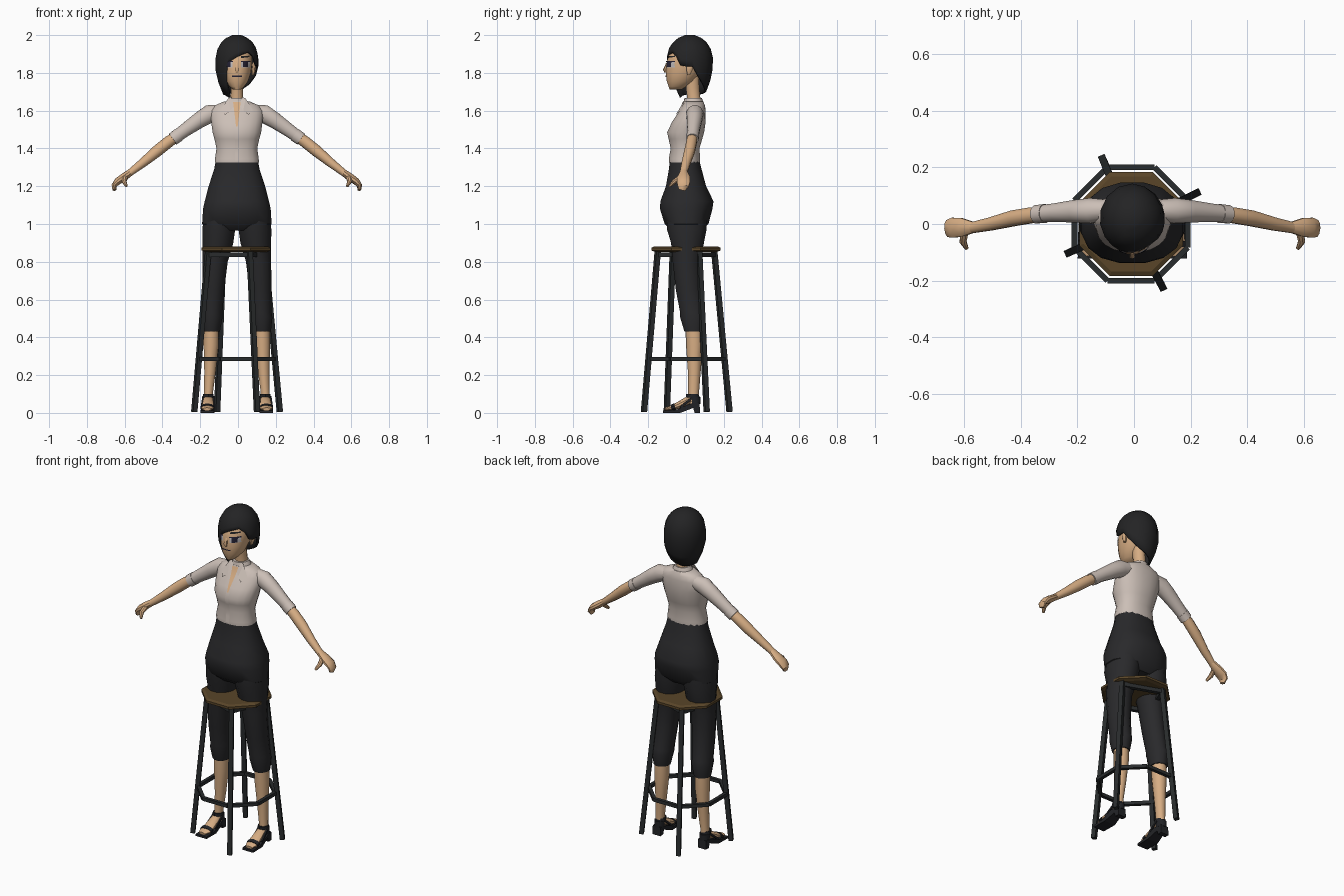
import bpy, bmesh, math
from mathutils import Vector
from mathutils.bvhtree import BVHTree

CX = -0.006  # body centre line


def mat(name, r, g, b):
    m = bpy.data.materials.new(name)
    m.diffuse_color = (r, g, b, 1)
    return m


SKIN = mat("skin", 0.68, 0.42, 0.23)
SHIRT = mat("shirt_cream", 0.60, 0.52, 0.47)
PANTS = mat("trouser_black", 0.022, 0.022, 0.024)
HAIR = mat("hair_black", 0.017, 0.017, 0.018)
METAL = mat("stool_metal", 0.022, 0.025, 0.026)
WOOD = mat("seat_wood", 0.10, 0.06, 0.022)
SHOE = mat("shoe_black", 0.016, 0.017, 0.02)
WHITE = mat("eye_white", 0.55, 0.52, 0.52)
INK = mat("eye_ink", 0.018, 0.016, 0.035)


def make(name, verts, faces, m, smooth=40):
    me = bpy.data.meshes.new(name)
    me.from_pydata([tuple(v) for v in verts], [], faces)
    bm = bmesh.new()
    bm.from_mesh(me)
    bmesh.ops.recalc_face_normals(bm, faces=bm.faces)
    bm.to_mesh(me)
    bm.free()
    me.materials.append(m)
    ob = bpy.data.objects.new(name, me)
    bpy.context.collection.objects.link(ob)
    if smooth:
        bpy.ops.object.select_all(action='DESELECT')
        ob.select_set(True)
        bpy.context.view_layer.objects.active = ob
        bpy.ops.object.shade_smooth_by_angle(angle=math.radians(smooth))
    return ob


def skin_rings(rings, cap=True):
    n = len(rings[0])
    faces = [(i * n + j, i * n + (j + 1) % n, (i + 1) * n + (j + 1) % n, (i + 1) * n + j)
             for i in range(len(rings) - 1) for j in range(n)]
    if cap:
        faces += [tuple(range(n)), tuple(range((len(rings) - 1) * n, len(rings) * n))]
    return [v for r in rings for v in r], faces


def spow(v, e):
    return math.copysign(abs(v) ** e, v)


def stack(name, secs, m, n=16, e=0.9, s=1, smooth=40):
    """Horizontal oval sections: (x, y, z, rx, ry)."""
    rings = [[(CX + s * x + rx * spow(math.cos(a), e), y + ry * spow(math.sin(a), e), z)
              for a in (2 * math.pi * (k + .5) / n for k in range(n))] for x, y, z, rx, ry in secs]
    return make(name, *skin_rings(rings), m, smooth)


def tube(name, pts, m, n=10, s=1, ref=(0, 1, 0), smooth=40, cx=CX):
    """Sections across a path: (x, y, z, radius along ref, other radius)."""
    P = [Vector((cx + s * p[0], p[1], p[2])) for p in pts]
    rings = []
    for i, p in enumerate(pts):
        t = (P[min(i + 1, len(P) - 1)] - P[max(i - 1, 0)]).normalized()
        u = Vector(ref)
        u = (u - t * u.dot(t)).normalized()
        v = t.cross(u)
        r2 = p[4] if len(p) > 4 else p[3]
        rings.append([P[i] + u * p[3] * math.cos(a) + v * r2 * math.sin(a)
                      for a in (2 * math.pi * (k + .5) / n for k in range(n))])
    return make(name, *skin_rings(rings), m, smooth)


def plate(name, target, quad, m, lift=0.004, n=5):
    """Thin patch laid on the front of target; quad holds four (x, z) corners."""
    tree = BVHTree.FromPolygons([v.co for v in target.data.vertices],
                                [tuple(p.vertices) for p in target.data.polygons])
    a, b, c, d = [Vector(q) for q in quad]
    verts = []
    for i in range(n + 1):
        for j in range(n + 1):
            q = a.lerp(b, i / n).lerp(d.lerp(c, i / n), j / n)
            hit = tree.ray_cast(Vector((CX + q.x, -1, q.y)), Vector((0, 1, 0)))[0]
            verts.append((CX + q.x, (hit.y if hit else -0.05) - lift, q.y))
    w = n + 1
    faces = [(i * w + j, i * w + j + 1, (i + 1) * w + j + 1, (i + 1) * w + j)
             for i in range(n) for j in range(n)]
    return make(name, verts, faces, m)


def box(x0, x1, z0, z1):
    return [(x0, z0), (x1, z0), (x1, z1), (x0, z1)]


# --- stool ---
def octagon(ap, z):
    r = ap / math.cos(math.pi / 8)
    return [(-0.01 + r * math.cos(math.pi / 8 + k * math.pi / 4),
             r * math.sin(math.pi / 8 + k * math.pi / 4), z) for k in range(8)]


make("seat", *skin_rings([octagon(0.165, 0.853), octagon(0.183, 0.86), octagon(0.183, 0.874),
                          octagon(0.168, 0.882)]), WOOD, 0)
ring = octagon(0.2, 0.285)
for k in range(8):
    p, q = ring[k], ring[(k + 1) % 8]
    tube("footrest_bar", [(*p, 0.014), (*q, 0.014)], METAL, 4, 1, (0, 0, 1), 0, 0)
for k in range(4):
    a, b = math.radians(25 + 90 * k), math.radians(115 + 90 * k)
    ca, sa, cb, sb = math.cos(a), math.sin(a), math.cos(b), math.sin(b)
    tube("stool_leg", [(0.25 * ca - .005, 0.25 * sa + .004, 0.005, 0.018),
                       (0.165 * ca - .008, 0.165 * sa, 0.856, 0.018)], METAL, 4, 1, (-sa, ca, 0), 0, 0)
    tube("seat_brace", [(0.163 * ca - .008, 0.163 * sa, 0.837, 0.016),
                        (0.163 * cb - .008, 0.163 * sb, 0.837, 0.016)], METAL, 4, 1, (0, 0, 1), 0, 0)

# --- trousers ---
stack("trouser_hips", [(0, -.008, 1.345, .112, .078), (0, -.004, 1.29, .122, .088), (0, 0, 1.2, .152, .108),
                       (0, .005, 1.12, .173, .143), (0, .001, 1.08, .182, .141), (0, .003, 1.0, .187, .118),
                       (0, .005, .965, .14, .08)], PANTS, 16, 0.85)
for s in (-1, 1):
    stack("trouser_leg", [(.085, .003, 1.06, .09, .11), (.096, .004, .97, .09, .108), (.1, .008, .9, .084, .09),
                          (.115, .002, .8, .069, .075), (.125, .014, .65, .06, .07), (.13, .034, .53, .056, .067),
                          (.132, .037, .505, .058, .07), (.135, .042, .43, .047, .052)], PANTS, 12, 1, s)
    # --- lower legs and sandals ---
    stack("shin", [(.135, .043, .45, .041, .046), (.136, .045, .36, .042, .045), (.142, .044, .22, .032, .034),
                   (.15, .04, .11, .025, .029), (.151, .04, .05, .026, .03)], SKIN, 10, 1, s)
    tube("foot", [(.151, .066, .068, .022, .018), (.151, .02, .07, .026, .024), (.153, -.04, .04, .032, .018),
                  (.156, -.085, .024, .034, .012), (.158, -.112, .02, .022, .008)], SKIN, 10, s, (1, 0, 0))
    prof = [(-.122, 0), (-.122, .012), (-.05, .017), (.02, .048), (.072, .052), (.074, 0), (.046, 0),
            (.038, .026), (-.03, 0)]
    rings = [[(CX + s * (.154 - .02 * y + side * (.036 if y < .03 else .026)), y, z) for y, z in prof]
             for side in (-1, 1)]
    make("sandal_sole", *skin_rings(rings), SHOE, 0)
    stack("heel_cup", [(.151, .046, .047, .029, .031), (.151, .046, .085, .029, .032)], SHOE, 10, 1, s)
    stack("ankle_strap", [(.151, .036, .082, .03, .036), (.151, .034, .1, .029, .034)], SHOE, 10, 1, s)
    tube("toe_strap", [(.156, -.058, .031, .038, .02), (.156, -.078, .026, .038, .017)], SHOE, 10, s, (1, 0, 0))
    for e in (-1, 1):
        tube("side_strap", [(.151 + e * .026, .04, .085, .008), (.155 + e * .03, -.03, .03, .008)],
             SHOE, 4, s, (0, 0, 1), 0)

# --- shirt ---
shirt = stack("shirt_body", [(0, -.008, 1.325, .118, .083), (0, -.008, 1.345, .117, .084), (0, -.005, 1.4, .109, .077),
                             (0, -.003, 1.45, .12, .09), (0, -.002, 1.485, .13, .099), (0, .015, 1.54, .137, .09),
                             (0, .035, 1.6, .143, .07), (0, .041, 1.628, .118, .06), (0, .04, 1.648, .07, .052)],
              SHIRT, 20, 0.9, 1, 50)
stack("collar_band", [(0, .04, 1.635, .064, .054), (0, .038, 1.668, .044, .046)], SHIRT, 14, 1)
plate("open_neck", shirt, [(-.004, 1.515), (.004, 1.515), (.02, 1.645), (-.02, 1.645)], SKIN, .005)
plate("shirt_placket", shirt, box(-.011, .011, 1.335, 1.52), SHIRT, .003)
for s in (-1, 1):
    make("collar_flap", [(CX + s * x, y, z) for x, y, z in
                         [(.012, -.022, 1.63), (.046, -.005, 1.665), (.084, -.022, 1.605), (.062, -.055, 1.578),
                          (.034, -.04, 1.6), (.03, .0, 1.672)]], [(0, 4, 1), (4, 3, 2, 1), (0, 1, 5)], SHIRT, 0)
    tube("sleeve", [(.07, .05, 1.6, .035), (.145, .047, 1.583, .046, .05), (.2, .045, 1.549, .041, .044),
                    (.27, .04, 1.5, .034, .037), (.335, .035, 1.453, .03, .033)], SHIRT, 12, s, smooth=50)
    tube("sleeve_cuff", [(.308, .037, 1.472, .034, .037), (.34, .034, 1.449, .033, .036)], SHIRT, 12, s)
    # --- arms and hands ---
    tube("forearm", [(.3, .037, 1.477, .026), (.36, .03, 1.436, .029, .031), (.42, .02, 1.388, .029, .031),
                     (.5, 0, 1.322, .024), (.57, -.014, 1.268, .02, .018)], SKIN, 10, s)
    tube("hand", [(.56, -.012, 1.276, .02, .018), (.6, -.012, 1.247, .034, .021), (.632, -.013, 1.225, .037, .019),
                  (.65, -.016, 1.203, .032, .014), (.648, -.022, 1.18, .018, .01)], SKIN, 10, s)
    tube("thumb", [(.592, -.03, 1.245, .015), (.597, -.062, 1.225, .013), (.584, -.086, 1.2, .007)],
         SKIN, 8, s, (1, 0, 0))

# --- head ---
stack("neck", [(0, .045, 1.6, .042, .04), (0, .042, 1.66, .034, .036), (0, .035, 1.72, .033, .037),
               (0, .03, 1.78, .036, .04)], SKIN, 12, 1)
head = stack("head", [(0, -.055, 1.712, .022, .032), (0, -.045, 1.728, .04, .048), (0, -.03, 1.755, .06, .073),
                      (0, -.015, 1.8, .075, .093), (0, 0, 1.85, .082, .105), (0, .008, 1.9, .082, .1),
                      (0, .015, 1.95, .06, .07)], SKIN, 16, 0.95, 1, 60)
tube("nose", [(0, -.1, 1.85, .006), (0, -.113, 1.815, .011, .009), (0, -.106, 1.803, .007)],
     SKIN, 6, 1, (1, 0, 0), 60)
for s in (-1, 1):
    stack("ear", [(.085, .015, 1.79, .008, .008), (.089, .018, 1.815, .012, .017), (.091, .022, 1.84, .012, .02),
                  (.088, .022, 1.855, .006, .01)], SKIN, 8, 1, s)
    c = s * .046
    plate("eye_white", head, box(c - .023, c + .023, 1.828, 1.861), WHITE, .003)
    plate("iris", head, box(c - .013, c + .013, 1.83, 1.859), INK, .006)
    plate("eyelid", head, box(c - .025, c + .025, 1.857, 1.864), INK, .007)
    plate("eyebrow", head, [(s * .022, 1.878), (s * .068, 1.884), (s * .068, 1.891), (s * .022, 1.889)], HAIR, .005)
plate("mouth", head, box(-.027, .027, 1.778, 1.785), INK, .004)

# --- hair: shell with a hem that sweeps from a side fringe to a long lock ---
# hem: angle from the front towards +x, bottom height
hem = [(0, 1.885), (18, 1.9), (36, 1.91), (54, 1.885), (66, 1.84), (78, 1.835), (96, 1.835), (112, 1.785), (135, 1.74),
       (158, 1.715), (180, 1.70), (205, 1.69), (230, 1.685), (255, 1.685), (280, 1.685), (302, 1.68),
       (320, 1.668), (328, 1.76), (336, 1.85), (348, 1.87)]
shape = [(1.66, .062), (1.70, .085), (1.75, .104), (1.8, .118), (1.88, .12), (1.93, .108), (1.965, .085),
         (1.985, .06), (2.0, .025)]


def hair_radius(z):
    for (z0, r0), (z1, r1) in zip(shape, shape[1:]):
        if z <= z1:
            return r0 + (r1 - r0) * (z - z0) / (z1 - z0)
    return shape[-1][1]


rings = []
for t in (0, .05, .12, .24, .4, .6, .8, 1):
    ring = []
    for ang, bottom in hem:
        z = 2.0 + (bottom - 2.0) * t
        a, r = math.radians(ang), hair_radius(z)
        ring.append((CX + .96 * r * math.sin(a), .02 - 1.02 * r * math.cos(a), z))
    rings.append(ring)
verts, faces = skin_rings(rings, False)
hair = make("hair", verts, faces + [tuple(range(len(hem)))], HAIR, 35)
sol = hair.modifiers.new("thickness", 'SOLIDIFY')
sol.thickness, sol.offset = 0.012, -1
